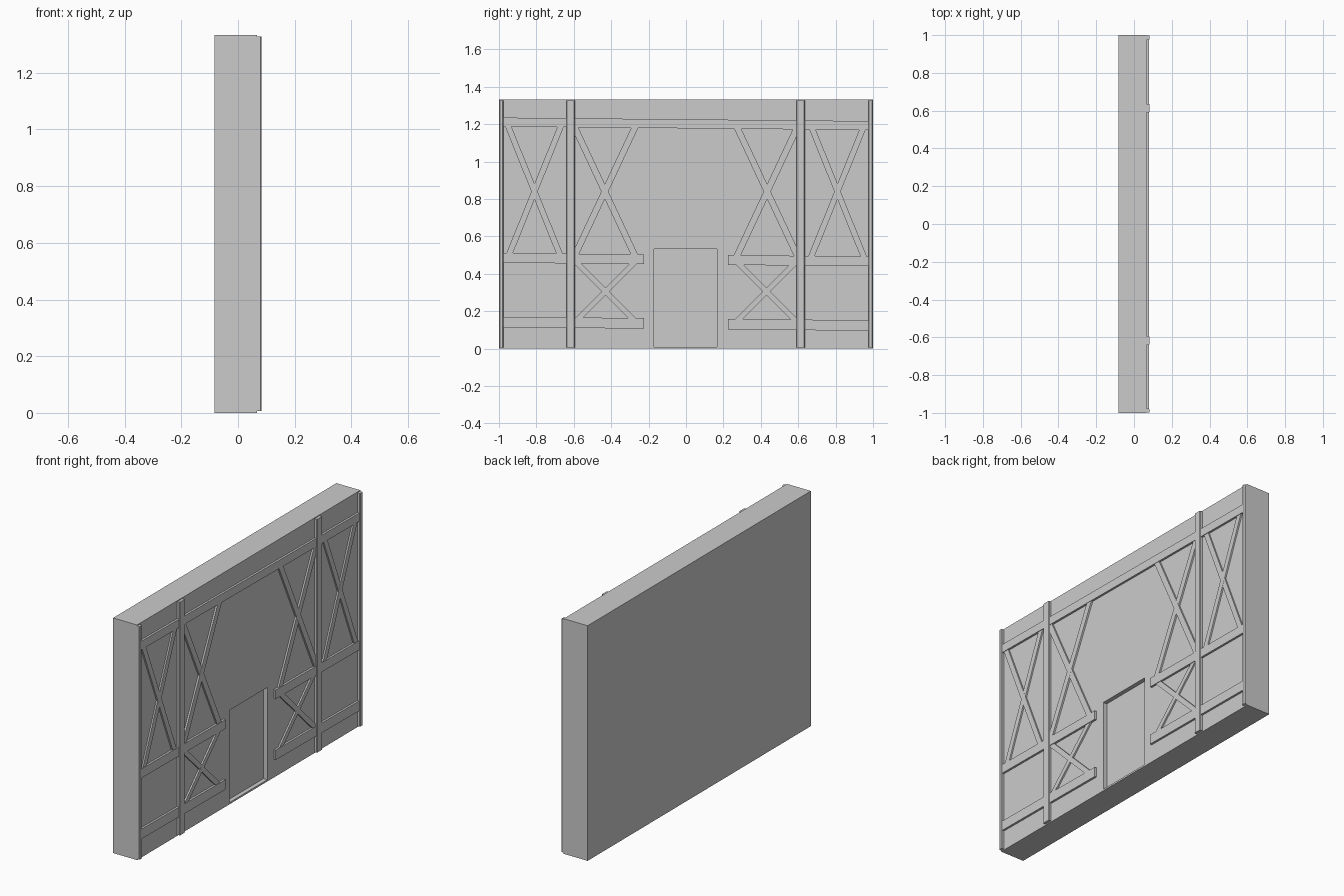
import bpy, bmesh
from mathutils import Vector

if "Cube" in bpy.data.objects:
    bpy.data.objects.remove(bpy.data.objects["Cube"])

FACE = 0.067      # x of the plaster surface
ROOT = 0.062      # timbers are sunk slightly into the wall


def extrude(name, points, direction):
    """Solid made by extruding a flat polygon along a direction."""
    bm = bmesh.new()
    face = bm.faces.new([bm.verts.new(p) for p in points])
    res = bmesh.ops.extrude_face_region(bm, geom=[face])
    verts = [g for g in res["geom"] if isinstance(g, bmesh.types.BMVert)]
    bmesh.ops.translate(bm, verts=verts, vec=Vector(direction))
    bmesh.ops.recalc_face_normals(bm, faces=bm.faces)
    mesh = bpy.data.meshes.new(name)
    bm.to_mesh(mesh)
    bm.free()
    ob = bpy.data.objects.new(name, mesh)
    bpy.context.collection.objects.link(ob)
    return ob


def plank(name, yz, x0, x1):
    return extrude(name, [(x0, y, z) for y, z in yz], (x1 - x0, 0, 0))


def rect(y0, y1, z0, z1):
    return [(y0, z0), (y1, z0), (y1, z1), (y0, z1)]


# Wall slab with a recessed doorway
wall = plank("wall", rect(-1, 1, 0, 1.333), -0.083, FACE)
cutter = plank("doorway_cutter", rect(-0.17, 0.167, 0.01, 0.533), 0.043, 0.2)
cutter.hide_render = True
cutter.hide_viewport = True
cut = wall.modifiers.new("doorway", "BOOLEAN")
cut.operation = "DIFFERENCE"
cut.object = cutter
cut.solver = "EXACT"


# Upright posts with chamfered front edges
def post(name, y0, y1):
    c, top = 0.004, 0.083
    prof = [(ROOT, y0), (top - c, y0), (top, y0 + c),
            (top, y1 - c), (top - c, y1), (ROOT, y1)]
    extrude(name, [(x, y, 0.006) for x, y in prof], (0, 0, 1.322))


for y0, y1 in ((-0.999, -0.977), (-0.64, -0.594), (0.59, 0.636), (0.975, 0.999)):
    post("post", y0, y1)


# Horizontal rails, dropping slightly towards +y
def rail(name, y0, y1, z0, z1):
    pts = [(y, z - 0.0095 * y) for y, z in rect(y0, y1, z0, z1)]
    plank(name, pts, ROOT, 0.079)


rail("top_rail", -0.997, 0.997, 1.178, 1.226)
for y0, y1 in ((-0.997, -0.225), (0.225, 0.997)):
    rail("middle_rail", y0, y1, 0.45, 0.502)
    rail("lower_rail", y0, y1, 0.105, 0.161)


# Crossed braces: two slanted planks with level ends
def cross(name, y0, y1, z0, z1, half, top):
    for i, (a, b) in enumerate(((y0, y1), (y1, y0))):
        pts = [(a - half, z0), (a + half, z0), (b + half, z1), (b - half, z1)]
        plank(name, pts, ROOT, top - 0.0004 * i)


for s in (-1, 1):
    cross("inner_brace", s * 0.603, s * 0.265, 0.48, 1.2, 0.019, 0.077)
    cross("outer_brace", s * 0.665, s * 0.955, 0.48, 1.2, 0.017, 0.076)
    cross("lower_brace", s * 0.595, s * 0.265, 0.14, 0.47, 0.02, 0.076)
